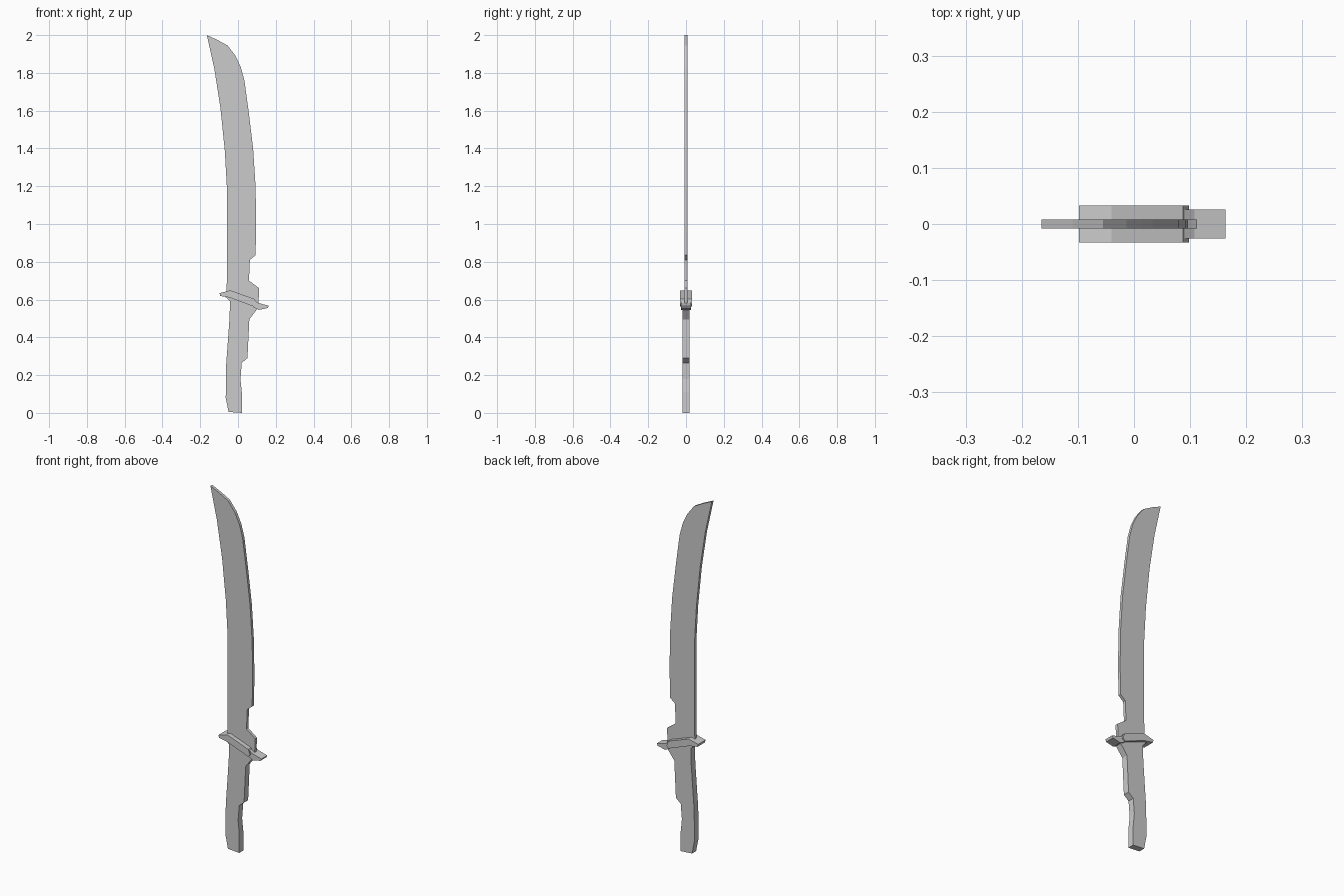
import bpy, bmesh


def slab(name, outline, half):
    """Extrude an x-z outline evenly to both sides of y = 0."""
    bm = bmesh.new()
    face = bm.faces.new([bm.verts.new((x, -half, z)) for x, z in outline])
    ext = bmesh.ops.extrude_face_region(bm, geom=[face])
    moved = [v for v in ext["geom"] if isinstance(v, bmesh.types.BMVert)]
    bmesh.ops.translate(bm, verts=moved, vec=(0, 2 * half, 0))
    bmesh.ops.recalc_face_normals(bm, faces=bm.faces)
    mesh = bpy.data.meshes.new(name)
    bm.to_mesh(mesh)
    bm.free()
    obj = bpy.data.objects.new(name, mesh)
    bpy.context.collection.objects.link(obj)
    return obj


# Curved blade: tip, convex side with notch, then the concave side
slab("blade", [
    (-0.165, 2.0), (-0.11, 1.975), (-0.055, 1.945), (-0.013, 1.89),
    (0.015, 1.83), (0.034, 1.76), (0.057, 1.59), (0.08, 1.40),
    (0.093, 1.20), (0.096, 1.0), (0.093, 0.835), (0.063, 0.81),
    (0.058, 0.70), (0.112, 0.66), (0.108, 0.57), (-0.06, 0.625),
    (-0.058, 0.90), (-0.058, 1.18), (-0.07, 1.39), (-0.093, 1.615),
    (-0.125, 1.82)], 0.008)

# Slanted guard and its narrower end
slab("guard", [
    (-0.098, 0.634), (-0.04, 0.649), (0.087, 0.603), (0.098, 0.574),
    (0.085, 0.562), (-0.045, 0.611), (-0.094, 0.619)], 0.033)
slab("guard_end", [
    (0.08, 0.602), (0.108, 0.582), (0.163, 0.567), (0.157, 0.555),
    (0.11, 0.545), (0.08, 0.56)], 0.026)

# Grip with finger step
slab("grip", [
    (-0.075, 0.622), (-0.042, 0.59), (-0.045, 0.50), (-0.055, 0.36),
    (-0.063, 0.25), (-0.065, 0.08), (-0.05, 0.005), (0.02, 0.0),
    (0.02, 0.11), (0.013, 0.18), (0.02, 0.265), (0.05, 0.29),
    (0.06, 0.495), (0.10, 0.548), (0.09, 0.57)], 0.018)
